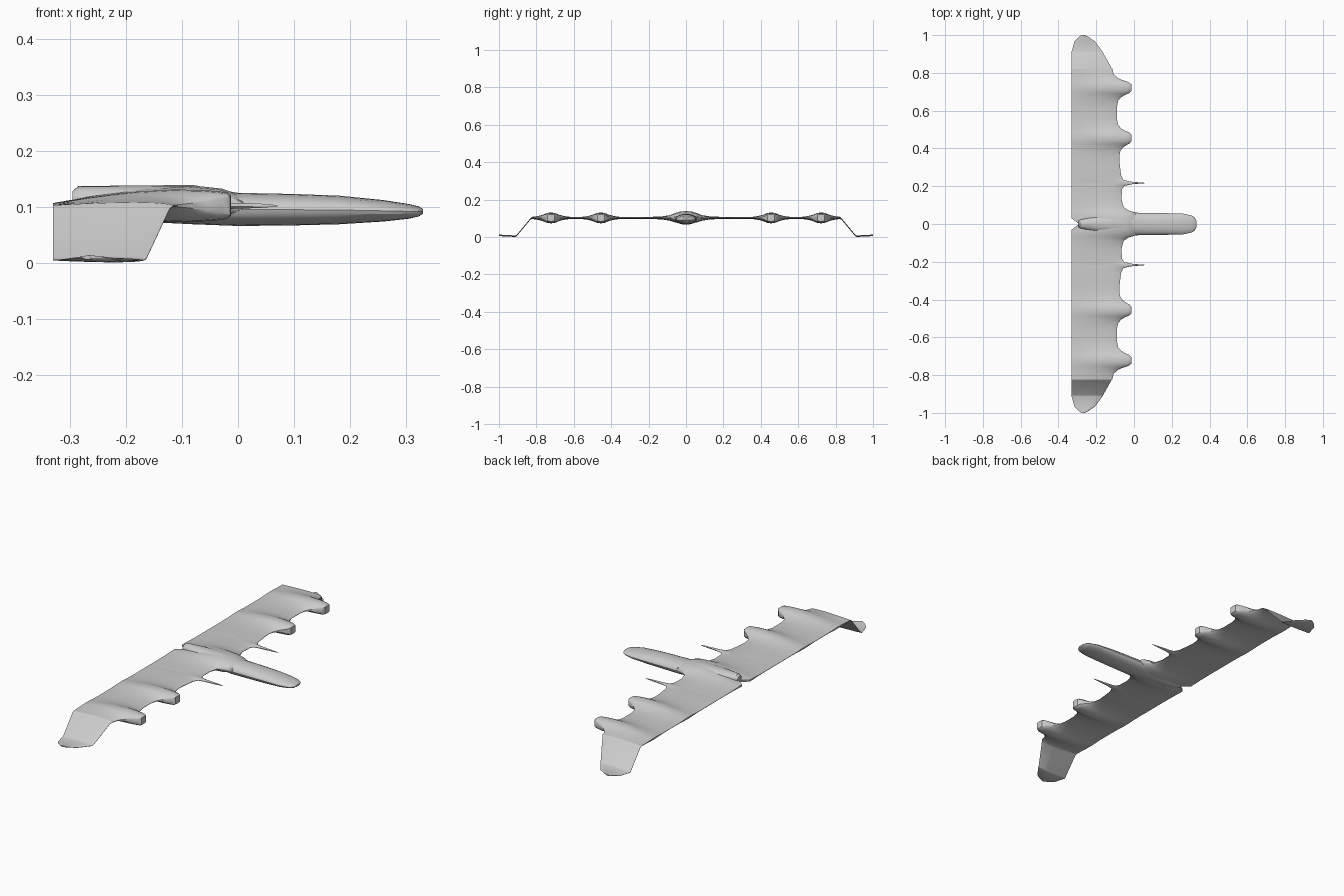
import bpy, math

if "Cube" in bpy.data.objects:
    bpy.data.objects.remove(bpy.data.objects["Cube"])

ZC = 0.102  # wing mid-plane height


def make_object(name, rings, cap_start, cap_end, mirror=False):
    """Skin a list of closed rings into a mesh."""
    n = len(rings[0])
    verts = [p for r in rings for p in r]
    faces = []
    for i in range(len(rings) - 1):
        for j in range(n):
            k = (j + 1) % n
            faces.append((i * n + j, i * n + k, (i + 1) * n + k, (i + 1) * n + j))
    if cap_start:
        faces.append(tuple(reversed(range(n))))
    if cap_end:
        faces.append(tuple(range(len(verts) - n, len(verts))))
    me = bpy.data.meshes.new(name)
    me.from_pydata(verts, [], faces)
    ob = bpy.data.objects.new(name, me)
    bpy.context.collection.objects.link(ob)
    bpy.ops.object.select_all(action='DESELECT')
    ob.select_set(True)
    bpy.context.view_layer.objects.active = ob
    bpy.ops.object.mode_set(mode='EDIT')
    bpy.ops.mesh.select_all(action='SELECT')
    bpy.ops.mesh.normals_make_consistent(inside=False)
    bpy.ops.object.mode_set(mode='OBJECT')
    bpy.ops.object.shade_smooth_by_angle(angle=math.radians(30))
    if mirror:
        m = ob.modifiers.new("mirror", 'MIRROR')
        m.use_axis = (False, True, False)
    return ob


# chord fraction, thin-edge thickness, blunt-nose thickness
PROFILE = [(0, .15, .62), (.025, .35, .80), (.07, .6, .88), (.16, .85, .96),
           (.32, 1, 1), (.55, .85, .85), (.8, .5, .5), (1, .14, .14)]


def section(y, le, te, zc, top, bot, blunt=0.0):
    """Closed airfoil ring at span position y."""
    pts = [(le + (te - le) * f, a + (b - a) * blunt) for f, a, b in PROFILE]
    upper = [(x, y, zc + top * t) for x, t in pts]
    lower = [(x, y, zc - bot * t) for x, t in reversed(pts)]
    return upper + lower


def nacelle(yc, inner, outer):
    """Stations of one engine nacelle blended into the leading edge."""
    shape = [(.10, 0, .006), (.07, .08, .010), (.05, .30, .015), (.038, .58, .019),
             (.029, .85, .023), (.018, 1, .027)]
    rows = [(-d, w, h, inner) for d, w, h in shape] + [(0, 1.02, .029, inner)]
    rows += [(d, w, h, outer) for d, w, h in reversed(shape)]
    return [section(yc + d, base + (-.014 - base) * w, -.33, ZC, h, h, w)
            for d, w, h, base in rows]


# Wing: root fairing, leading-edge spike, nacelles, drooped tip
wing = [section(y, le, te, ZC, t, b) for y, le, te, t, b in [
    (0, .02, -.29, .036, .031), (.03, .02, -.33, .034, .029),
    (.06, .01, -.33, .026, .024), (.072, -.03, -.33, .020, .019),
    (.09, -.055, -.33, .014, .014), (.13, -.066, -.33, .008, .008)]]
wing += [section(.217 + d, le, -.33, ZC, h, h) for d, le, h in [
    (-.035, -.064, .006), (-.016, -.053, .006), (-.007, -.015, .006), (0, .07, .006),
    (.007, -.015, .006), (.016, -.055, .006), (.04, -.068, .006)]]
wing += [section(.31, -.075, -.33, ZC, .006, .006)]
wing += nacelle(.455, -.078, -.09)
wing += nacelle(.722, -.09, -.115)
wing += [section(y, le, te, z, .004, .004) for y, le, te, z in [
    (.832, -.122, -.33, .096), (.905, -.163, -.33, .008), (.913, -.167, -.33, .005),
    (.968, -.208, -.315, .006), (.99, -.24, -.293, .009), (1, -.262, -.278, .010)]]
make_object("wing", wing, False, True, mirror=True)

# Fuselage: rounded body lofted from nose to tail hump
SIDES = 20
body = []
for x, w, top, bot in [
        (.33, .018, .096, .088), (.322, .034, .101, .083), (.305, .045, .105, .079),
        (.26, .055, .112, .074), (.18, .057, .120, .069), (.10, .058, .123, .067),
        (0, .060, .125, .066), (-.08, .056, .139, .069), (-.2, .045, .138, .075),
        (-.285, .022, .137, .090), (-.295, .016, .128, .098)]:
    mid = (top + bot) / 2
    ring = []
    for i in range(SIDES):
        a = 2 * math.pi * i / SIDES
        ring.append((x, w * math.cos(a), mid + (top - bot) / 2 * math.sin(a)))
    body.append(ring)
make_object("fuselage", body, True, True)
